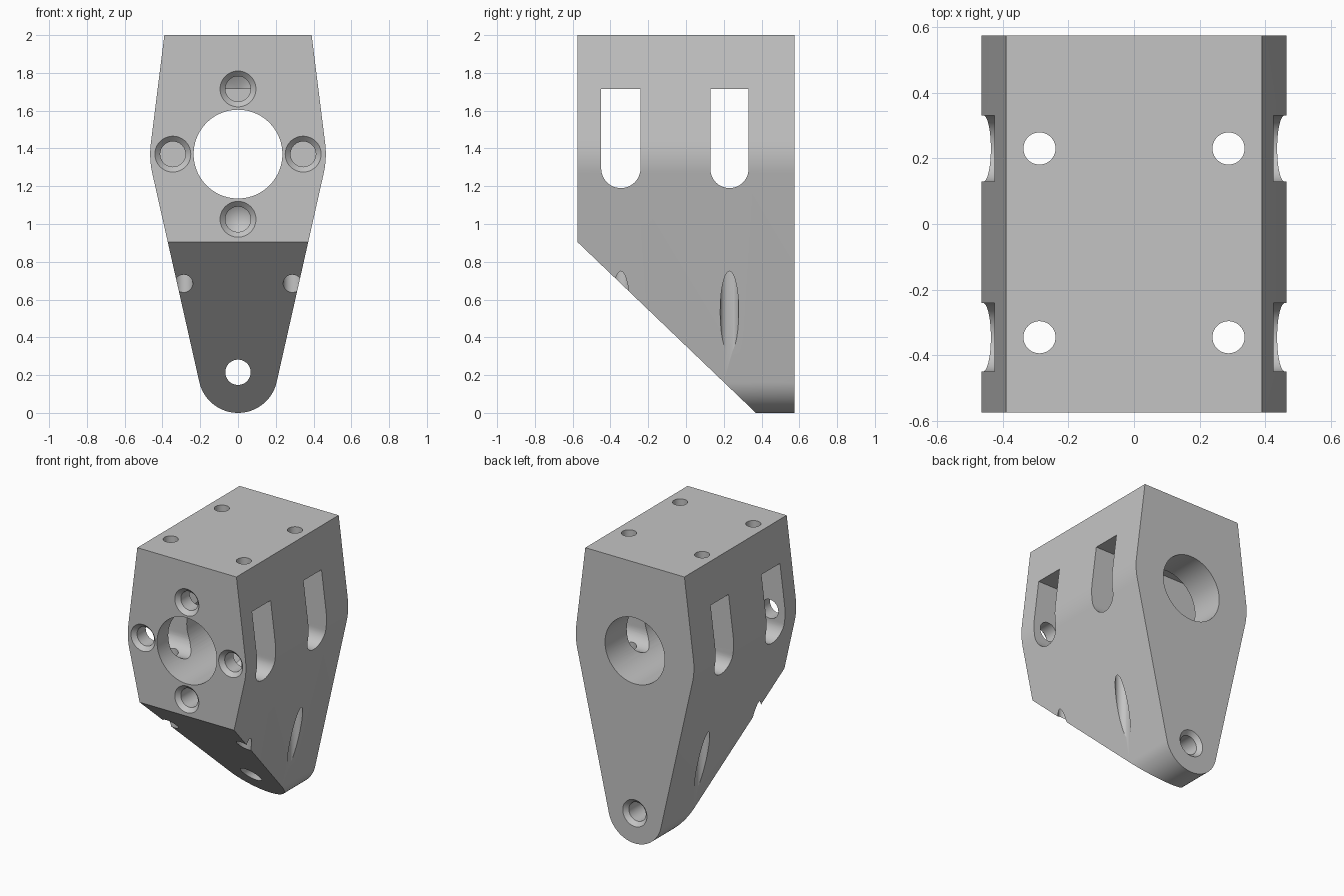
import bpy, bmesh, math
from mathutils import Matrix, Vector

if "Cube" in bpy.data.objects:
    bpy.data.objects.remove(bpy.data.objects["Cube"])

grey = bpy.data.materials.new("plain grey")
grey.diffuse_color = (0.55, 0.55, 0.55, 1)
grey.use_nodes = True
grey.node_tree.nodes["Principled BSDF"].inputs["Base Color"].default_value = grey.diffuse_color

D = 0.575            # half depth along y
HUB = 1.37           # height of the shaft bore
FOOT = 0.21          # radius and centre height of the rounded foot


def finish(bm, name):
    bmesh.ops.remove_doubles(bm, verts=bm.verts, dist=1e-6)
    bmesh.ops.recalc_face_normals(bm, faces=bm.faces)
    me = bpy.data.meshes.new(name)
    bm.to_mesh(me)
    bm.free()
    ob = bpy.data.objects.new(name, me)
    bpy.context.collection.objects.link(ob)
    return ob


def prism(name, points, direction):
    """Extrude a flat outline along a direction."""
    bm = bmesh.new()
    f = bm.faces.new([bm.verts.new(p) for p in points])
    r = bmesh.ops.extrude_face_region(bm, geom=[f])
    moved = [v for v in r["geom"] if isinstance(v, bmesh.types.BMVert)]
    bmesh.ops.translate(bm, verts=moved, vec=direction)
    return finish(bm, name)


def drill(name, origin, axis, profile, n=48):
    """Turned cutter: profile is a list of (distance along axis, radius)."""
    bm = bmesh.new()
    rot = Vector(axis).to_track_quat('Z', 'Y').to_matrix().to_4x4()
    m = Matrix.Translation(origin) @ rot
    rings = []
    for h, r in profile:
        if r == 0:
            rings.append([bm.verts.new(m @ Vector((0, 0, h)))] * n)
        else:
            rings.append([bm.verts.new(m @ Vector((r * math.cos(a), r * math.sin(a), h)))
                          for a in (2 * math.pi * i / n for i in range(n))])
    for a, b in zip(rings, rings[1:]):
        for i in range(n):
            j = (i + 1) % n
            bm.faces.new(list(dict.fromkeys((a[i], a[j], b[j], b[i]))))
    for ring in (rings[0], rings[-1]):
        if ring[0] != ring[1]:
            bm.faces.new(ring)
    return finish(bm, name)


def arc(cx, cz, r, a0, a1, n):
    return [(cx + r * math.cos(a0 + (a1 - a0) * i / n),
             cz + r * math.sin(a0 + (a1 - a0) * i / n)) for i in range(n + 1)]


# Bracket body: half outline from the foot up to the top, then mirrored
R = 0.465
low = -math.asin((R - FOOT) / (HUB - FOOT))
high = math.radians(7)
right = arc(0, FOOT, FOOT, -math.pi / 2, low, 24)
right += arc(0, HUB, R, low, high, 10) + [(0.39, 2.0)]
outline = right + [(-x, z) for x, z in reversed(right[1:])]
body = prism("bracket_body", [(x, -D, z) for x, z in outline], (0, 2 * D, 0))
body.data.materials.append(grey)

cutters = []

# Sloped underside
cutters.append(prism("slope_cutter", [(-1, -D - 0.2, 0.905 + 0.1915), (-1, 0.37 + 0.2, -0.1915),
                                      (-1, 0.37 + 0.2, -1), (-1, -D - 0.2, -1)], (2, 0, 0)))

# Shaft bore
cutters.append(drill("bore_cutter", (0, -D - 0.1, HUB), (0, 1, 0),
                     [(0, 0.235), (2 * D + 0.2, 0.235)], 72))

# Cross slots with rounded lower ends
for y, r in ((-0.345, 0.104), (0.23, 0.101)):
    pts = arc(y, 1.19 + r, r, math.pi, 2 * math.pi, 24) + [(y + r, 1.715), (y - r, 1.715)]
    cutters.append(prism("slot_cutter", [(-1, a, b) for a, b in pts], (2, 0, 0)))

# Countersunk blind holes around the bore
for x, z in ((0, 1.715), (0, 1.025), (0.345, HUB), (-0.345, HUB)):
    cutters.append(drill("front_hole_cutter", (x, -D, z), (0, 1, 0),
                         [(-0.02, 0.115), (0.028, 0.067), (0.275, 0.067), (0.315, 0)]))

# Vertical holes through the full height
for x in (-0.288, 0.288):
    for y in (-0.345, 0.23):
        cutters.append(drill("vertical_hole_cutter", (x, y, -0.1), (0, 0, 1),
                             [(0, 0.049), (2.2, 0.049)], 40))

# Foot hole, countersunk at the back
cutters.append(drill("foot_hole_cutter", (0, D, 0.215), (0, -1, 0),
                     [(-0.02, 0.115), (0.028, 0.067), (1.4, 0.067)]))

# Cut everything out of the body, then drop the cutters
bpy.context.view_layer.objects.active = body
body.select_set(True)
for c in cutters:
    mod = body.modifiers.new(c.name, 'BOOLEAN')
    mod.operation, mod.solver, mod.object = 'DIFFERENCE', 'EXACT', c
    bpy.ops.object.modifier_apply(modifier=mod.name)
    bpy.data.objects.remove(c)

bpy.ops.object.shade_smooth_by_angle(angle=math.radians(25))
